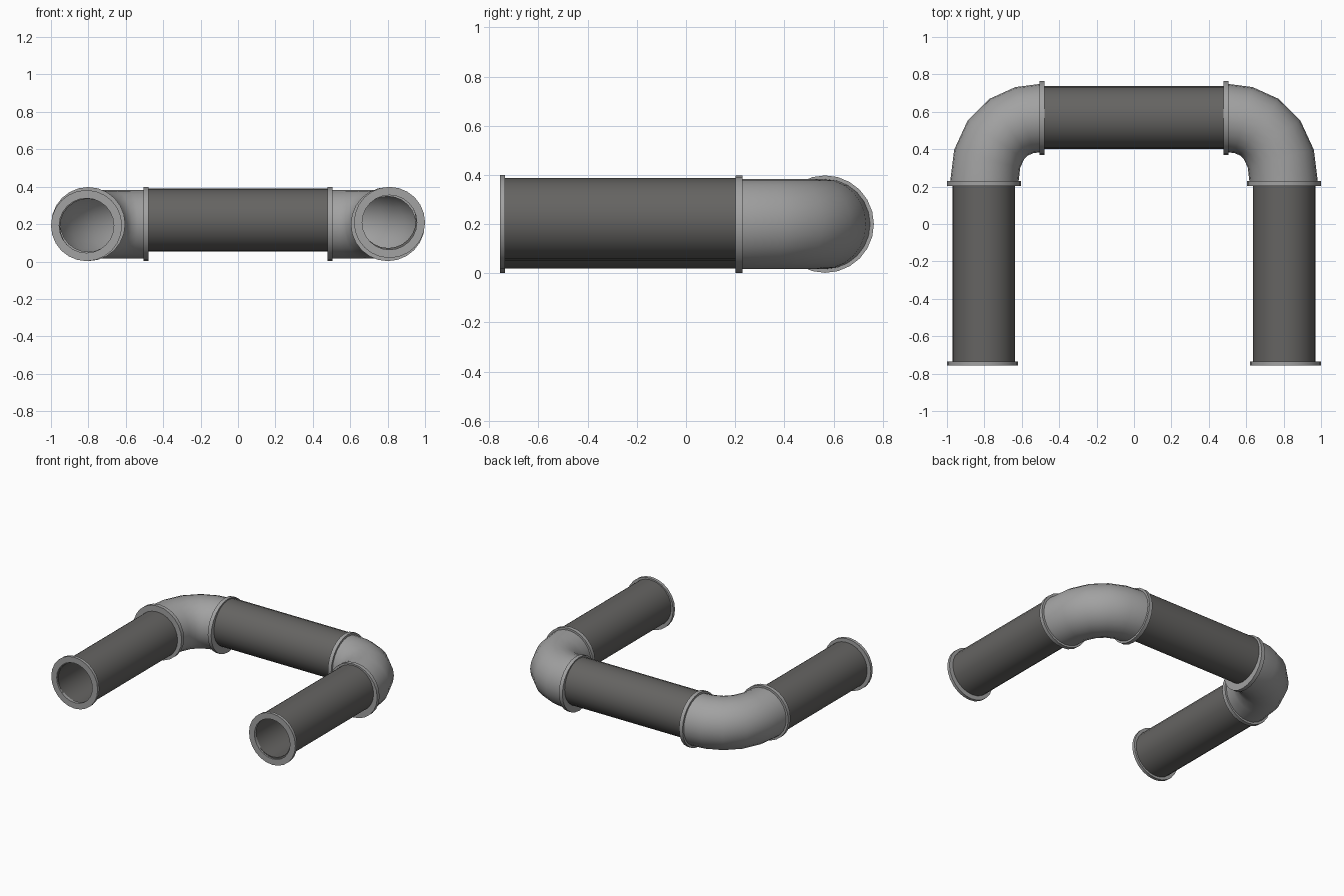
import bpy, bmesh, math
from mathutils import Vector

if "Cube" in bpy.data.objects:
    bpy.data.objects.remove(bpy.data.objects["Cube"])

dark = bpy.data.materials.new("dark_grey")
dark.diffuse_color = (0.13, 0.127, 0.122, 1)
dark.use_nodes = True
dark.node_tree.nodes["Principled BSDF"].inputs["Base Color"].default_value = dark.diffuse_color
light = bpy.data.materials.new("light_grey")
light.diffuse_color = (0.36, 0.36, 0.36, 1)
light.use_nodes = True
light.node_tree.nodes["Principled BSDF"].inputs["Base Color"].default_value = light.diffuse_color
SIDES = 24
UP = Vector((0, 0, 1))


def ring(bm, centre, direction, radius):
    side = direction.cross(UP)
    return [bm.verts.new(centre + radius * (math.cos(a) * side + math.sin(a) * UP))
            for a in (2 * math.pi * i / SIDES for i in range(SIDES))]


def bridge(bm, a, b):
    for i in range(SIDES):
        j = (i + 1) % SIDES
        bm.faces.new((a[i], a[j], b[j], b[i]))


def finish(bm, name, mat):
    bmesh.ops.recalc_face_normals(bm, faces=bm.faces)
    me = bpy.data.meshes.new(name)
    bm.to_mesh(me)
    bm.free()
    me.materials.append(mat)
    ob = bpy.data.objects.new(name, me)
    bpy.context.collection.objects.link(ob)
    bpy.ops.object.select_all(action='DESELECT')
    ob.select_set(True)
    bpy.context.view_layer.objects.active = ob
    bpy.ops.object.shade_smooth_by_angle(angle=math.radians(40))


def tube(name, start, end, outer, inner, mat):
    """Hollow tube with wall thickness."""
    start, end = Vector(start), Vector(end)
    d = (end - start).normalized()
    bm = bmesh.new()
    loops = [ring(bm, c, d, r) for c, r in
             ((start, outer), (end, outer), (end, inner), (start, inner))]
    for i in range(4):
        bridge(bm, loops[i], loops[(i + 1) % 4])
    finish(bm, name, mat)


def elbow(name, s):
    """Open bend swept along a Bezier quarter turn."""
    p = [Vector(v) for v in ((s * .802, .21, .2), (s * .802, .475, .2),
                             (s * .65, .567, .2), (s * .495, .567, .2))]
    bm = bmesh.new()
    loops = []
    n = 5
    for i in range(n + 1):
        t = i / n
        u = 1 - t
        pos = u**3 * p[0] + 3*u*u*t * p[1] + 3*u*t*t * p[2] + t**3 * p[3]
        tan = u*u * (p[1]-p[0]) + 2*u*t * (p[2]-p[1]) + t*t * (p[3]-p[2])
        loops.append(ring(bm, pos, tan.normalized(), .183))
    for a, b in zip(loops, loops[1:]):
        bridge(bm, a, b)
    finish(bm, name, light)


# Cross pipe
tube("cross_pipe", (-.49, .569, .222), (.49, .569, .222), .168, .148, dark)

# Legs, elbows and flanges on each side (legs sit at slightly different heights)
for side, s, z in (("left", -1, .187), ("right", 1, .22)):
    x = s * .803
    tube(side + "_leg_pipe", (x, -.745, z), (x, .212, z), .167, .148, dark)
    elbow(side + "_elbow", s)
    fx = s * .81
    fz = .192 if s < 0 else .209
    tube(side + "_end_flange", (fx, -.757, fz), (fx, -.735, fz), .19, .146, light)
    tube(side + "_leg_flange", (s * .801, .202, .2), (s * .801, .23, .2), .198, .148, light)
    tube(side + "_cross_flange", (s * .478, .566, .2), (s * .506, .566, .2), .198, .148, light)
